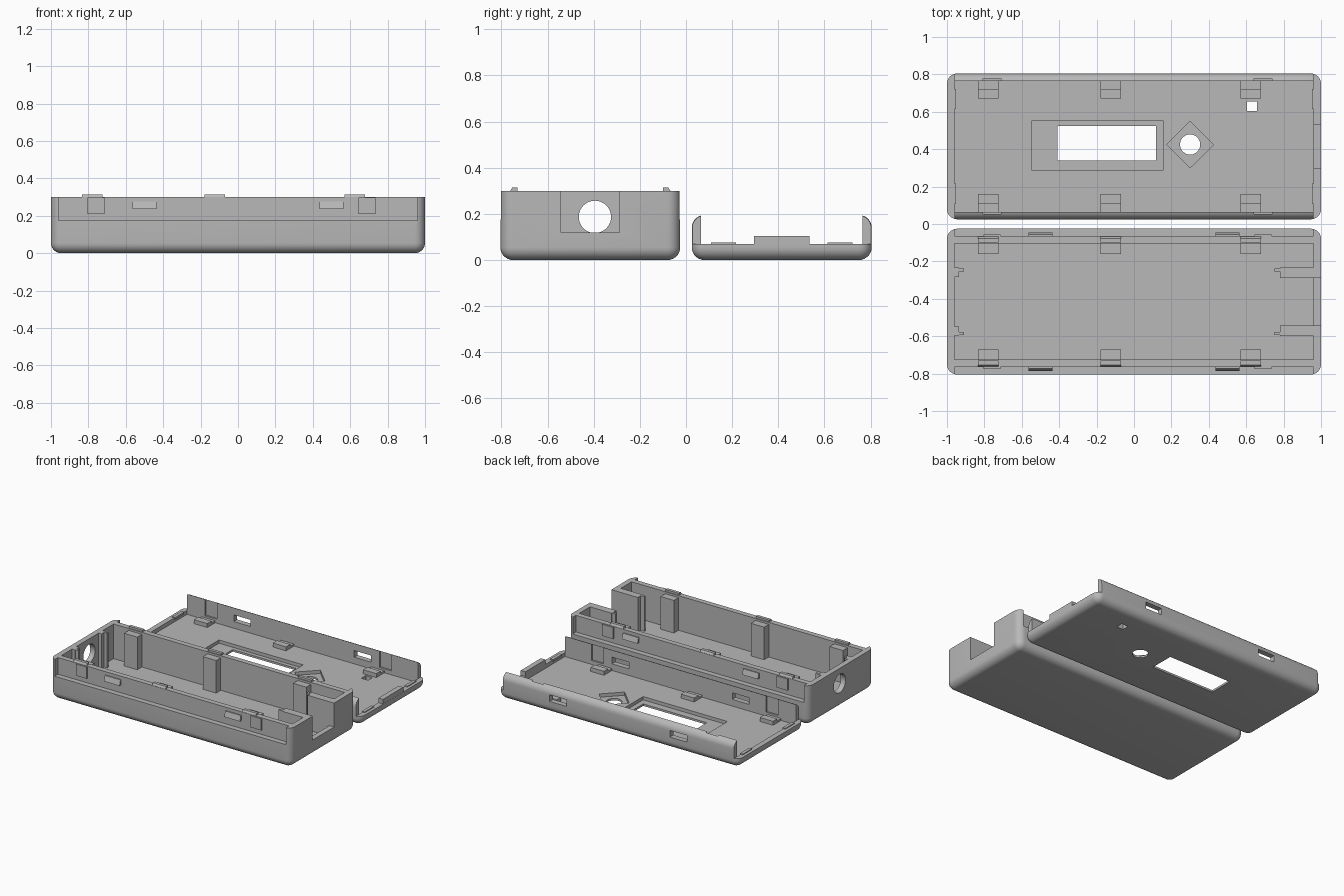
import bpy
import bmesh
import math

if "Cube" in bpy.data.objects:
    bpy.data.objects.remove(bpy.data.objects["Cube"])

grey = bpy.data.materials.new("plastic_grey")
grey.use_nodes = True
colour = (0.48, 0.48, 0.48, 1)
grey.diffuse_color = colour
grey.node_tree.nodes["Principled BSDF"].inputs["Base Color"].default_value = colour


def finish(name, bm):
    bmesh.ops.recalc_face_normals(bm, faces=bm.faces[:])
    mesh = bpy.data.meshes.new(name)
    bm.to_mesh(mesh)
    bm.free()
    mesh.materials.append(grey)
    ob = bpy.data.objects.new(name, mesh)
    bpy.context.collection.objects.link(ob)
    return ob


def box(name, x, y, z, taper=(0, 0), radius=0):
    """Box from ranges; taper shifts the low-y and high-y top edges, radius rounds sides and base."""
    bm = bmesh.new()
    bmesh.ops.create_cube(bm, size=1)
    for v in bm.verts:
        high_y, top = v.co.y > 0, v.co.z > 0
        v.co = (x[v.co.x > 0], y[high_y], z[top])
        if top:
            v.co.y += taper[high_y]
    if radius:
        edges = [e for e in bm.edges if min(v.co.z for v in e.verts) < z[1]]
        bmesh.ops.bevel(bm, geom=edges, offset=radius, segments=8, profile=0.5, affect='EDGES')
    return finish(name, bm)


def cylinder(name, centre, radius, depth, sides=48, axis='Z', turn=0):
    bm = bmesh.new()
    bmesh.ops.create_cone(bm, cap_ends=True, segments=sides, radius1=radius, radius2=radius, depth=depth)
    ob = finish(name, bm)
    ob.location = centre
    ob.rotation_euler = (0, math.pi / 2, 0) if axis == 'X' else (0, 0, turn)
    return ob


def carve(ob, cutters):
    """Subtract the cutters one by one, then remove them."""
    bpy.context.view_layer.objects.active = ob
    for c in cutters:
        c.hide_render = True
        mod = ob.modifiers.new("cut", 'BOOLEAN')
        mod.operation, mod.solver, mod.object = 'DIFFERENCE', 'EXACT', c
        bpy.ops.object.modifier_apply(modifier=mod.name)
        bpy.data.objects.remove(c)
    bpy.ops.object.select_all(action='DESELECT')
    ob.select_set(True)
    bpy.ops.object.shade_smooth_by_angle(angle=math.radians(30))


def around(centre, half):
    return (centre - half, centre + half)


def from_edge(mid, side, a, b):
    """y range lying a..b inwards from the outer long edge on the given side."""
    return tuple(sorted((mid + side * (HALF - a), mid + side * (HALF - b))))


HALF = 0.39
BASE_Y, LID_Y = -0.415, 0.415
INNER = (-0.96, 0.96)
POSTS = (-0.78, -0.125, 0.625)
HOOKS = (-0.5, 0.5)
KEYS = (-0.76, 0.69)

# deep base shell with stepped long walls, end notch and round port
base = box("base_shell", (-1, 1), around(BASE_Y, HALF), (0, 0.3), radius=0.055)
cuts = [
    box("cavity", INNER, around(BASE_Y, HALF - 0.08), (0.04, 0.5)),
    box("notch", (0.9, 1.1), around(BASE_Y, 0.127), (0.12, 0.5)),
    cylinder("port", (-1, BASE_Y + 0.02, 0.187), 0.07, 0.3, axis='X'),
]
for s in (-1, 1):
    cuts.append(box("step", INNER, from_edge(BASE_Y, s, -0.1, 0.04), (0.175, 0.5)))
carve(base, cuts)

for s, side in ((-1, "front"), (1, "rear")):
    # posts on the inner walls and snap tabs on the rim
    for i, x in enumerate(POSTS):
        box(f"{side}_post_{i}", around(x, 0.055), from_edge(BASE_Y, s, 0.075, 0.135), (0.035, 0.285))
        slope = (0.012, 0) if s < 0 else (0, -0.012)
        box(f"{side}_rim_tab_{i}", around(x, 0.055), from_edge(BASE_Y, s, 0.04, 0.075), (0.295, 0.315), slope)
    # wedge hooks and locating keys on the stepped wall
    for i, x in enumerate(HOOKS):
        slope = (0.012, 0) if s < 0 else (0, -0.012)
        box(f"{side}_hook_{i}", around(x, 0.065), from_edge(BASE_Y, s, 0.02, 0.045), (0.235, 0.275), slope)
    for i, x in enumerate(KEYS):
        box(f"{side}_key_{i}", around(x, 0.045), from_edge(BASE_Y, s, 0.03, 0.045), (0.21, 0.297))
    # channel ribs at both ends
    near, far = sorted((BASE_Y + s * 0.127, BASE_Y + s * 0.183))
    box(f"{side}_channel_rib", (0.78, 0.965), (near, far), (0.035, 0.3))
    box(f"{side}_rib_tip", (0.75, 0.785), around(BASE_Y + s * 0.17, 0.008), (0.035, 0.3))
    box(f"{side}_port_rib", (-0.965, -0.935), around(BASE_Y + s * 0.157, 0.025), (0.035, 0.3))
    box(f"{side}_port_rib_tip", (-0.94, -0.91), around(BASE_Y + s * 0.17, 0.008), (0.035, 0.3))

# shallow lid with tall long walls, low ends and openings
lid = box("lid_shell", (-1, 1), around(LID_Y, HALF), (0, 0.195), radius=0.055)
DIAL = (0.3, 0.425)
cuts = [
    box("cavity", INNER, around(LID_Y, HALF - 0.04), (0.04, 0.5)),
    box("window_recess", (-0.545, 0.155), (0.287, 0.553), (0.015, 0.1)),
    box("window", (-0.41, 0.117), (0.34, 0.523), (-0.1, 0.1)),
    box("small_window", (0.603, 0.658), (0.603, 0.655), (-0.1, 0.1)),
    cylinder("dial_recess", (*DIAL, 0.065), 0.125, 0.1, sides=4),
    cylinder("dial_hole", (*DIAL, 0), 0.054, 0.3),
]
for s in (-1, 1):
    cuts.append(box("low_end", around(s * 1.06, 0.1), around(LID_Y, 1), (0.07, 0.5)))
    for x in HOOKS:
        cuts.append(box("slot", around(x, 0.07), from_edge(LID_Y, s, -0.1, 0.1), (0.09, 0.14)))
    for x in KEYS:
        cuts.append(box("key_recess", around(x, 0.048), from_edge(LID_Y, s, 0.028, 0.1), (0.07, 0.3)))
carve(lid, cuts)

# tab that fills the base notch
box("notch_filler", (0.96, 0.999), around(LID_Y, 0.12), (0.06, 0.105))

for s, side in ((-1, "inner"), (1, "outer")):
    # two-level rests along the lid walls
    for i, x in enumerate(POSTS):
        box(f"{side}_rest_low_{i}", around(x, 0.055), from_edge(LID_Y, s, 0.035, 0.09), (0.035, 0.055))
        box(f"{side}_rest_high_{i}", around(x, 0.055), from_edge(LID_Y, s, 0.085, 0.135), (0.035, 0.07))
    # small raised pads on the low ends
    for e, end in ((-1, "right"), (1, "left")):
        box(f"{side}_{end}_end_pad", around(e * 0.965, 0.012), around(LID_Y + s * 0.253, 0.054), (0.06, 0.076))
